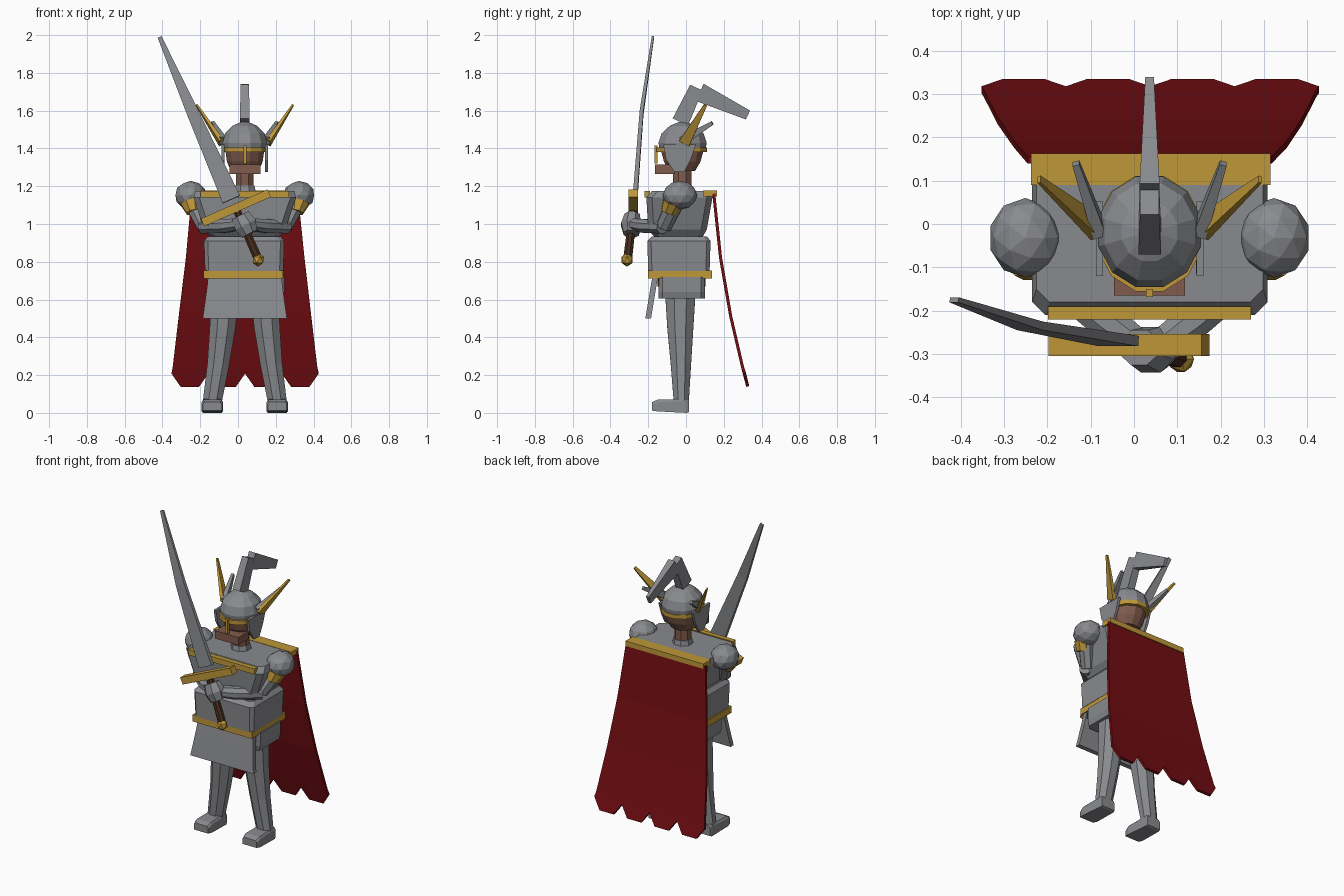
import bpy, bmesh, math
from mathutils import Vector

if "Cube" in bpy.data.objects:
    bpy.data.objects.remove(bpy.data.objects["Cube"])

C = 0.036          # body centre line
X, Y = Vector((1, 0, 0)), Vector((0, 1, 0))


def colour(name, rgb):
    m = bpy.data.materials.new(name)
    m.use_nodes = True
    m.diffuse_color = (*rgb, 1)
    m.node_tree.nodes["Principled BSDF"].inputs["Base Color"].default_value = (*rgb, 1)
    return m


STEEL = colour("steel grey", (0.25, 0.255, 0.27))
GOLD = colour("gold", (0.52, 0.31, 0.04))
RED = colour("deep red", (0.17, 0.004, 0.006))
SKIN = colour("skin brown", (0.22, 0.105, 0.075))
LEATHER = colour("dark leather", (0.06, 0.025, 0.013))


def finish(name, mat, bm):
    bmesh.ops.recalc_face_normals(bm, faces=bm.faces)
    me = bpy.data.meshes.new(name)
    bm.to_mesh(me)
    bm.free()
    me.materials.append(mat)
    ob = bpy.data.objects.new(name, me)
    bpy.context.collection.objects.link(ob)
    return ob


def loft(name, mat, rings):
    """Skin matching rings of points and cap both ends."""
    bm = bmesh.new()
    vs = [[bm.verts.new(p) for p in r] for r in rings]
    n = len(vs[0])
    for a, b in zip(vs, vs[1:]):
        for i in range(n):
            j = (i + 1) % n
            bm.faces.new((a[i], a[j], b[j], b[i]))
    bm.faces.new(vs[0])
    bm.faces.new(vs[-1])
    return finish(name, mat, bm)


def block(name, mat, sections, c=0.0):
    """Stack of rectangles (z, x0, x1, y0, y1) with corners cut by c."""
    rings = []
    for z, x0, x1, y0, y1 in sections:
        if c:
            pts = [(x0 + c, y0), (x1 - c, y0), (x1, y0 + c), (x1, y1 - c),
                   (x1 - c, y1), (x0 + c, y1), (x0, y1 - c), (x0, y0 + c)]
        else:
            pts = [(x0, y0), (x1, y0), (x1, y1), (x0, y1)]
        rings.append([(x, y, z) for x, y in pts])
    return loft(name, mat, rings)


def box(name, mat, x0, x1, y0, y1, z0, z1):
    return block(name, mat, [(z0, x0, x1, y0, y1), (z1, x0, x1, y0, y1)])


def round_stack(name, mat, y, sections, n=12):
    """Stack of ellipses (z, rx, ry) around the centre line."""
    return loft(name, mat, [[(C + rx * math.cos(math.tau * (i + .5) / n),
                              y + ry * math.sin(math.tau * (i + .5) / n), z)
                             for i in range(n)] for z, rx, ry in sections])


def spar(name, mat, stations, n=4, hint=Y):
    """Straight or bent bar through (point, half width, half depth)."""
    pts = [Vector(s[0]) for s in stations]
    axis = (pts[-1] - pts[0]).normalized()
    u = axis.cross(hint).normalized()
    v = u.cross(axis)
    k = 1 / math.cos(math.pi / n)
    return loft(name, mat, [[p + u * w * k * math.cos(math.tau * (i + .5) / n)
                             + v * d * k * math.sin(math.tau * (i + .5) / n)
                             for i in range(n)]
                            for p, (_, w, d) in zip(pts, stations)])


def ball(name, mat, loc, size, sub=2):
    bm = bmesh.new()
    bmesh.ops.create_icosphere(bm, subdivisions=sub, radius=1)
    bmesh.ops.scale(bm, vec=size, verts=bm.verts)
    bmesh.ops.translate(bm, vec=loc, verts=bm.verts)
    return finish(name, mat, bm)


# Torso
block("breastplate", STEEL, [(.935, -.15, .22, -.17, .09), (.97, -.18, .25, -.2, .11),
                             (1.14, -.235, .308, -.21, .14), (1.175, -.225, .298, -.18, .14)], .03)
block("abdomen_plate", STEEL, [(.75, -.175, .24, -.2, .125), (.91, -.18, .245, -.205, .13),
                               (.935, -.16, .225, -.18, .11)], .02)
box("belt", GOLD, -.182, .238, -.2, .138, .712, .755)
block("hip_plate", STEEL, [(.605, -.155, .235, -.145, .10), (.64, -.165, .245, -.145, .10),
                           (.72, -.165, .245, -.145, .10)], .02)
box("belt_pouch", LEATHER, .14, .228, -.15, .103, .67, .712)
loft("front_skirt", STEEL, [[(C - w, y, z), (C + w, y, z), (C + w, y + .03, z), (C - w, y + .03, z)]
                            for z, w, y in [(.5, .223, -.215), (.665, .2, -.188), (.72, .195, -.178)]])
box("chest_trim", GOLD, -.198, .27, -.22, -.19, 1.14, 1.175)

# Neck and head
round_stack("collar", STEEL, -.02, [(1.16, .065, .065), (1.205, .055, .055)], 8)
round_stack("neck", SKIN, -.02, [(1.19, .05, .052), (1.3, .05, .052)], 8)
round_stack("face", SKIN, -.02, [(1.28, .075, .07), (1.33, .098, .1), (1.4, .108, .12)])
box("jaw", SKIN, -.046, .118, -.165, -.06, 1.265, 1.315)
round_stack("helmet_dome", STEEL, -.018, [(1.385, .115, .125), (1.43, .122, .132), (1.48, .108, .115),
                                          (1.52, .067, .07), (1.54, .02, .02)])
round_stack("helmet_band", GOLD, -.022, [(1.38, .125, .138), (1.406, .125, .138)])
box("nose_guard", GOLD, C - .008, C + .008, -.168, -.15, 1.32, 1.415)

# Crest plume
spar("plume_base", STEEL, [((C, -.03, 1.54), .045, .026), ((C, .055, 1.722), .036, .022)], hint=X)
spar("plume_tail", STEEL, [((C, .072, 1.697), .05, .023), ((C, .328, 1.577), .026, .01)], hint=X)

# Paired parts
for s, side in ((-1, "right"), (1, "left")):
    def at(dx, y, z):
        return Vector((C + s * dx, y, z))

    loft(side + "_cheek_guard", STEEL, [
        [at(x0, y0, z), at(x0, y1, z), at(x0 + .016, y1, z), at(x0 + .016, y0, z)]
        for z, x0, y0, y1 in [(1.275, .107, -.062, -.01), (1.34, .107, -.105, .025),
                              (1.42, .108, -.12, .052)]])
    spar(side + "_helmet_wing", GOLD, [(at(.125, -.008, 1.43), .03, .012),
                                       (at(.255, .103, 1.63), .009, .004)], hint=X)
    spar(side + "_helmet_horn", STEEL, [(at(.115, -.02, 1.44), .024, .016),
                                        (at(.17, .14, 1.535), .01, .008)], hint=X)

    # Arms
    ball(side + "_shoulder", STEEL, at(.287, -.032, 1.152), (.084, .092, .076))
    spar(side + "_arm_cuff", GOLD, [(at(.285, -.072, 1.115), .055, .05),
                                    (at(.272, -.092, 1.062), .036, .04)], 8)
    spar(side + "_upper_arm", STEEL, [(at(.275, -.06, 1.11), .045, .045),
                                      (at(.215, -.12, .985), .036, .04)], 8)
    spar(side + "_forearm", STEEL, [(at(.225, -.125, .985), .036, .035),
                                    (at(.1, -.225, .99), .042, .036),
                                    (at(.02, -.285, 1.0), .036, .03)], 8, Vector((0, 0, 1)))

    # Legs
    spar(side + "_leg", STEEL, [(at(.105, -.03, .63), .075, .08), (at(.118, -.03, .45), .068, .069),
                                (at(.14, -.027, .26), .058, .054),
                                (at(.172, -.025, .06), .05, .04)], 8)
    loft(side + "_foot", STEEL, [
        [at(.172 - w, y, z0), at(.172 + w, y, z0), at(.172 + w, y, z1),
         at(.172 + w * .85, y, z1 + .012), at(.172 - w * .85, y, z1 + .012), at(.172 - w, y, z1)]
        for y, w, z0, z1 in [(-.18, .05, .012, .045), (-.15, .056, .008, .058),
                             (.005, .05, 0, .062), (.016, .046, .005, .055)]])

# Hands around the grip
spar("clasped_hands", STEEL, [((.012, -.285, 1.045), .05, .04), ((.04, -.29, .995), .06, .053),
                              ((.062, -.29, .948), .045, .04)], 8)

# Sword
spar("sword_blade", STEEL, [((-.035, -.27, 1.13), .05, .012), ((-.24, -.235, 1.59), .032, .01),
                            ((-.415, -.175, 1.99), .011, .006)])
spar("sword_guard", GOLD, [((-.188, -.279, 1.008), .022, .025), ((.165, -.279, 1.163), .022, .025)])
spar("sword_grip", LEATHER, [((-.01, -.278, 1.08), .02, .02), ((.1, -.307, .83), .023, .023)], 8)
ball("sword_pommel", GOLD, (.108, -.312, .81), (.034, .034, .036), 1)

# Cape with a scalloped hem
box("cape_bar", GOLD, -.238, .315, .09, .163, 1.145, 1.177)
COLS = 16
rows = [(1.16, .147, -.245, .317), (.82, .183, -.276, .352), (.51, .237, -.314, .388),
        (.24, .3, -.346, .42), (.21, .31, -.352, .427)]
bm = bmesh.new()
grid = []
for r, (z, y, x0, x1) in enumerate(rows):
    line = []
    for i in range(COLS + 1):
        t = i / COLS
        drop = .07 if r == len(rows) - 1 and i % 4 else 0
        line.append(bm.verts.new((x0 + (x1 - x0) * t, y + drop * .24, z - drop)))
    grid.append(line)
for a, b in zip(grid, grid[1:]):
    for i in range(COLS):
        bm.faces.new((a[i], b[i], b[i + 1], a[i + 1]))
cape = finish("cape", RED, bm)
thick = cape.modifiers.new("thickness", "SOLIDIFY")
thick.thickness = .016
thick.offset = 0
